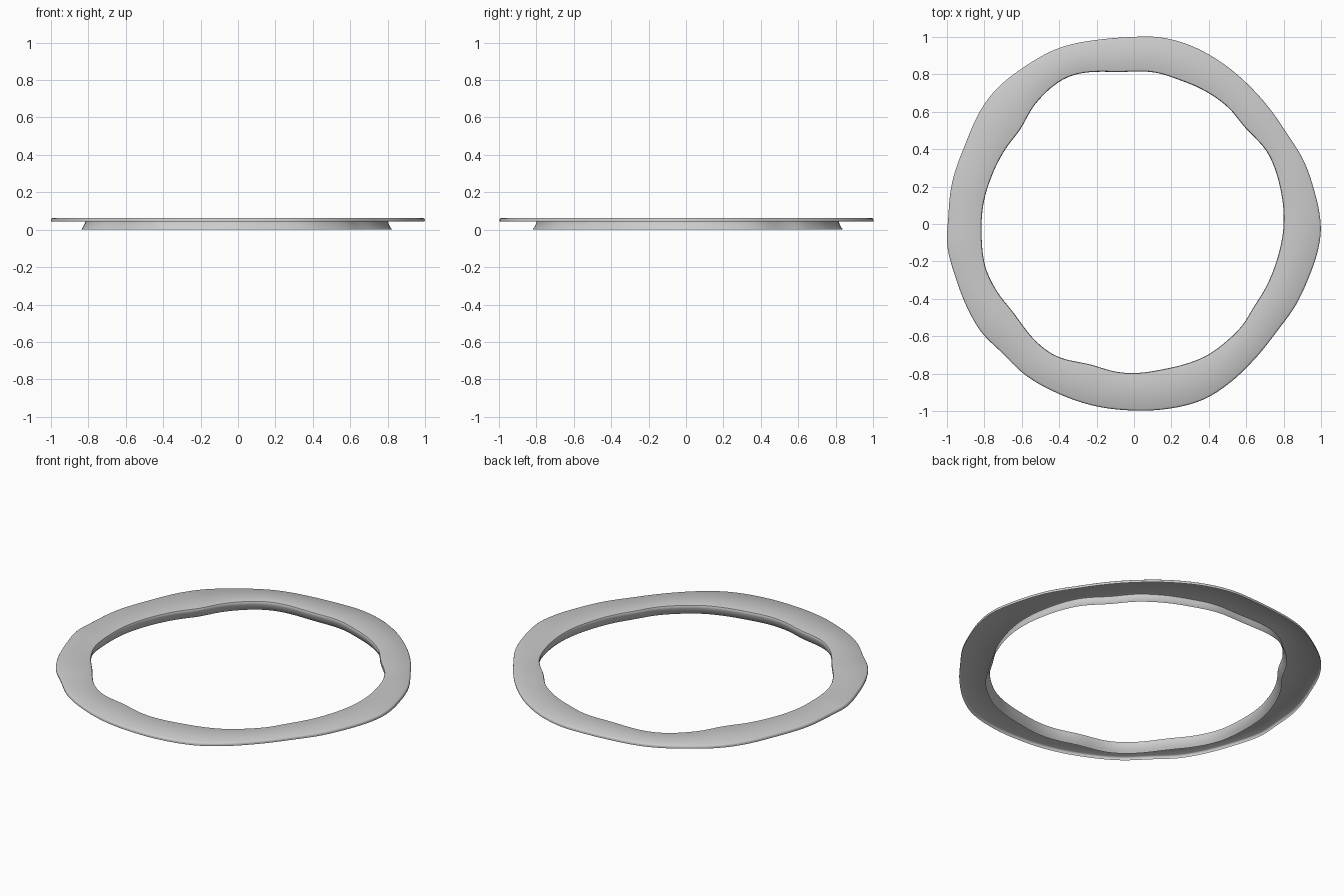
import bpy, bmesh, math

if "Cube" in bpy.data.objects:
    bpy.data.objects.remove(bpy.data.objects["Cube"])

N = 192  # steps around the ring

# Hand-shaped outlines, counter-clockwise, seen from above
OUTER = [(.998, -.03), (.985, .09), (.965, .17), (.91, .33), (.815, .487), (.714, .63),
         (.60, .754), (.457, .87), (.285, .96), (.13, .998), (-.03, .998), (-.185, .985),
         (-.4, .94), (-.585, .84), (-.74, .715), (-.815, .615), (-.90, .43),
         (-.975, .205), (-.992, .037), (-.998, -.11), (-.95, -.295), (-.885, -.46),
         (-.815, -.578), (-.703, -.69), (-.58, -.807), (-.4, -.908), (-.205, -.973),
         (0, -.996), (.16, -.99), (.37, -.938), (.516, -.845), (.634, -.733),
         (.76, -.578), (.86, -.44), (.93, -.295), (.985, -.13)]
INNER = [(.80, 0), (.783, .187), (.714, .38), (.596, .513), (.5, .626), (.37, .716),
         (.243, .77), (.11, .81), (-.08, .813), (-.30, .802), (-.4, .76), (-.527, .642),
         (-.607, .508), (-.69, .396), (-.767, .24), (-.805, .107), (-.815, -.053),
         (-.794, -.23), (-.74, -.348), (-.64, -.48), (-.51, -.64), (-.414, -.706),
         (-.238, -.75), (-.094, -.79), (0, -.797), (.163, -.775), (.382, -.706),
         (.495, -.626), (.58, -.54), (.64, -.444), (.714, -.32), (.762, -.198)]


def radii(points):
    """Smooth radius at N even angles through the outline points."""
    pol = sorted((math.atan2(y, x) % math.tau, math.hypot(x, y)) for x, y in points)
    ext = ([(a - math.tau, r) for a, r in pol[-2:]] + pol
           + [(a + math.tau, r) for a, r in pol[:2]])
    result = []
    for k in range(N):
        a = math.tau * k / N
        i = max(j for j in range(1, len(ext) - 2) if ext[j][0] <= a)
        (a0, r0), (a1, r1), (a2, r2), (a3, r3) = ext[i - 1:i + 3]
        h, t = a2 - a1, (a - a1) / (a2 - a1)
        m1, m2 = (r2 - r0) / (a2 - a0) * h, (r3 - r1) / (a3 - a1) * h
        result.append((2*t**3 - 3*t**2 + 1) * r1 + (t**3 - 2*t**2 + t) * m1
                      + (3*t**2 - 2*t**3) * r2 + (t**3 - t**2) * m2)
    return result


outer, inner = radii(OUTER), radii(INNER)

# Cross-section of the thin shell: outline, outward offset, height
PROFILE = [(outer, 0, .043), (outer, .001, .053), (outer, -.002, .059),
           (outer, -.008, .063),                      # turned-down outer rim
           (inner, .012, .063), (inner, .003, .060),  # flat top
           (inner, 0, .053), (inner, .001, .043), (inner, .006, .028),
           (inner, .013, .014), (inner, .024, 0)]     # inner skirt flaring out below

bm = bmesh.new()
rings = []
for line, offset, z in PROFILE:
    rings.append([bm.verts.new(((line[k] + offset) * math.cos(math.tau * k / N),
                                (line[k] + offset) * math.sin(math.tau * k / N), z))
                  for k in range(N)])
for a, b in zip(rings, rings[1:]):
    for k in range(N):
        n = (k + 1) % N
        bm.faces.new((a[k], a[n], b[n], b[k]))

mesh = bpy.data.meshes.new("wavy_ring")
bm.to_mesh(mesh)
bm.free()
ring = bpy.data.objects.new("wavy_ring", mesh)
bpy.context.collection.objects.link(ring)
bpy.context.view_layer.objects.active = ring
ring.select_set(True)
bpy.ops.object.shade_smooth_by_angle(angle=math.radians(40))
